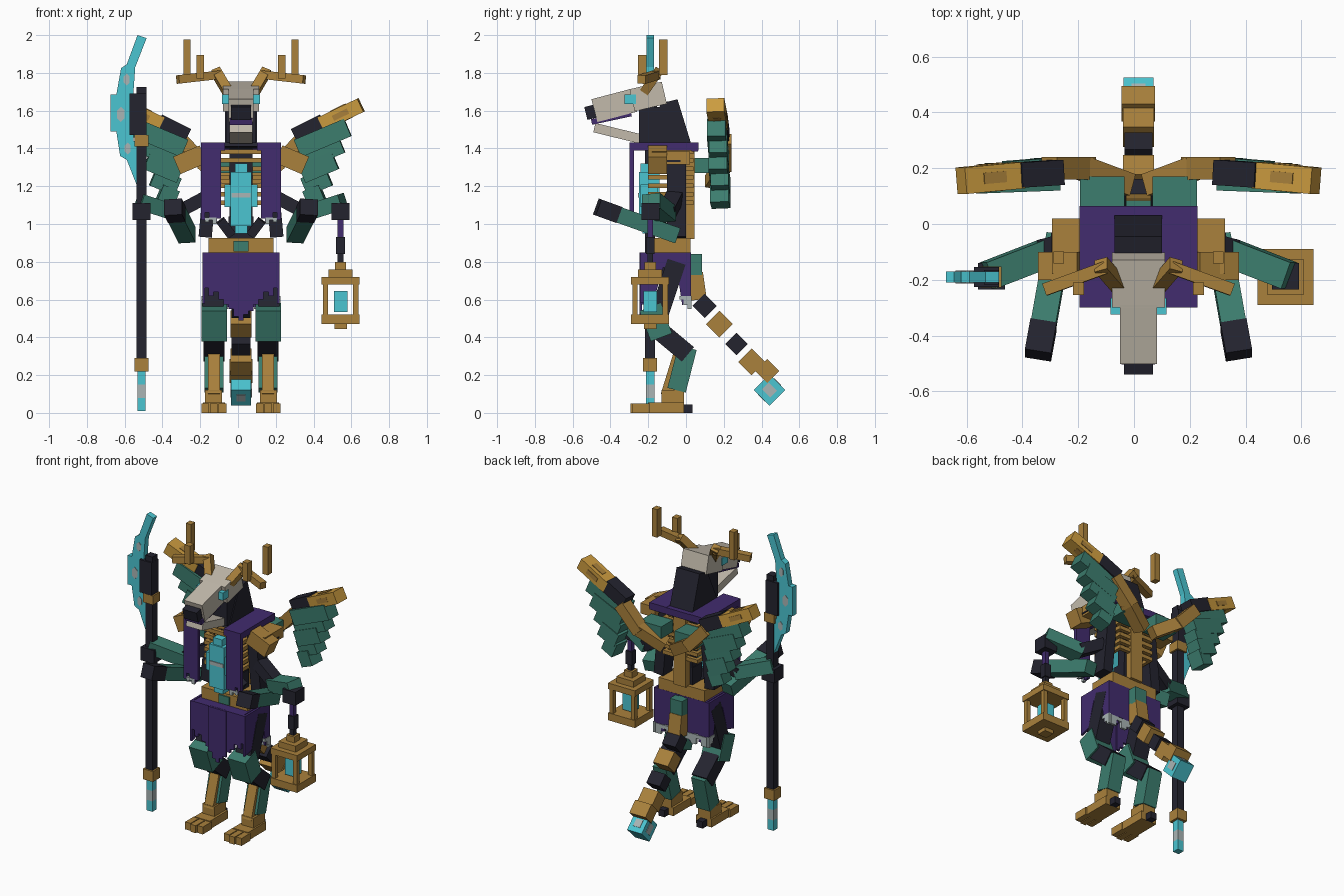
import bpy, bmesh
from mathutils import Vector, Matrix

cube = bpy.data.objects.get("Cube")
if cube:
    bpy.data.objects.remove(cube)

AXIS = 0.016  # x of the body's mirror plane


def material(name, rgb):
    m = bpy.data.materials.new(name)
    m.use_nodes = True
    m.diffuse_color = (*rgb, 1)
    m.node_tree.nodes["Principled BSDF"].inputs["Base Color"].default_value = (*rgb, 1)
    return m


gold = material("old gold", (.40, .22, .045))
bright = material("bright gold", (.60, .33, .05))
teal = material("teal", (.045, .205, .156))
purple = material("purple cloth", (.054, .025, .156))
dark = material("dark hide", (.017, .017, .028))
cyan = material("glowing cyan", (.07, .56, .64))
bone = material("bone", (.54, .49, .41))
grey = material("pale grey", (.40, .46, .46))


def finish(name, mat, bm, pair):
    bmesh.ops.recalc_face_normals(bm, faces=bm.faces)
    for side in (1, -1) if pair else (1,):
        if side < 0:
            bmesh.ops.scale(bm, vec=(-1, 1, 1), verts=bm.verts)
            bmesh.ops.reverse_faces(bm, faces=bm.faces)
        label = ("left_" if side > 0 else "right_") + name if pair else name
        me = bpy.data.meshes.new(label)
        bm.to_mesh(me)
        me.materials.append(mat)
        ob = bpy.data.objects.new(label, me)
        ob.location.x = AXIS
        bpy.context.collection.objects.link(ob)
    bm.free()


def box(name, mat, x, y, z, pair=False):
    """Axis-aligned box from (low, high) spans; a single x is a half width."""
    x = x if isinstance(x, tuple) else (-x, x)
    lo, hi = Vector((x[0], y[0], z[0])), Vector((x[1], y[1], z[1]))
    bm = bmesh.new()
    bmesh.ops.create_cube(bm, size=1, matrix=Matrix.Translation((lo + hi) / 2) @ Matrix.Diagonal((*(hi - lo), 1)))
    finish(name, mat, bm, pair)


def beam(name, mat, a, b, w, h, pair=False, hint=(1, 0, 0)):
    """Box running from a to b, w wide along hint and h thick."""
    a, b = Vector(a), Vector(b)
    d = (b - a).normalized()
    u = Vector(hint)
    u = (u - d * u.dot(d)).normalized()
    rot = Matrix((u, d.cross(u), d)).transposed().to_4x4()
    bm = bmesh.new()
    bmesh.ops.create_cube(bm, size=1, matrix=Matrix.Translation((a + b) / 2) @ rot
                          @ Matrix.Diagonal((w, h, (b - a).length, 1)))
    finish(name, mat, bm, pair)


def prism(name, mat, pts, span, along="y", pair=False):
    """Outline in the other axis and z, extruded over span along x or y."""
    bm = bmesh.new()
    vs = [bm.verts.new((p, span[0], z) if along == "y" else (span[0], p, z)) for p, z in pts]
    f = bm.faces.new(vs)
    new = bmesh.ops.extrude_face_region(bm, geom=[f])["geom"]
    off = (0, span[1] - span[0], 0) if along == "y" else (span[1] - span[0], 0, 0)
    bmesh.ops.translate(bm, vec=off, verts=[v for v in new if isinstance(v, bmesh.types.BMVert)])
    finish(name, mat, bm, pair)


def ragged(name, mat, lo, hi, top, hems, span, along="y", pair=False):
    """Hanging cloth with a stepped hem."""
    pts, step = [(lo, top)], (hi - lo) / len(hems)
    for i, h in enumerate(hems):
        pts += [(lo + i * step, h), (lo + (i + 1) * step, h)]
    prism(name, mat, pts + [(hi, top)], span, along, pair)


# Feet
for i in range(3):
    x = .078 + i * .046
    box(f"toe_{i}", gold, (x, x + .04), (-.295 if i == 1 else -.285, -.19), (0, .05), True)
box("foot", gold, (.085, .2), (-.2, -.01), (0, .055), True)
box("instep", gold, (.1, .19), (-.13, -.01), (.05, .12), True)
box("heel_claw", dark, (.12, .165), (-.015, .035), (0, .045), True)

# Legs
beam("ankle", gold, (.143, -.095, .09), (.143, -.03, .3), .065, .08, True)
beam("lower_leg", teal, (.143, -.05, .12), (.143, .008, .345), .1, .1, True)
beam("shin", dark, (.143, -.17, .46), (.143, .01, .31), .112, .1, True)
beam("knee_guard", teal, (.143, -.19, .56), (.143, -.13, .4), .135, .12, True)
beam("thigh", dark, (.149, -.05, .8), (.149, -.15, .5), .112, .1, True)

# Hips and skirt
box("belt", gold, .172, (-.167, .025), (.85, .925))
box("buckle", teal, .04, (-.175, -.16), (.855, .91))
box("pelvis", dark, .09, (-.16, 0), (.72, .85))
box("skirt_top", purple, .185, (-.23, .02), (.83, .85))
ragged("skirt_middle", purple, -.066, .066, .85, (.55, .51, .49, .52, .54), (-.245, -.232))
ragged("skirt_front", purple, .066, .2, .85, (.575, .6, .64, .62, .66), (-.238, -.222), pair=True)
ragged("skirt_back", purple, .02, .2, .85, (.6, .56, .62, .57, .6), (.012, .026), pair=True)
prism("skirt_side", purple, [(-.24, .85), (.026, .85), (.026, .6), (-.02, .57), (-.05, .77),
                             (-.12, .77), (-.17, .6), (-.24, .58)], (.19, .204), "x", True)
ragged("skirt_fringe", grey, -.035, .03, .62, (.6, .57, .55), (.192, .208), "x", True)
ragged("back_fringe", grey, .03, .19, .615, (.57, .55, .59, .55), (.014, .03), pair=True)

# Tail
box("tail_root", teal, .045, (.02, .085), (.73, .84))
beam("tail_base", gold, (0, .05, .74), (0, .07, .6), .09, .08)
segments = [(.098, .566, .1, .09, dark), (.177, .47, .11, .1, gold), (.267, .365, .1, .085, dark),
            (.347, .27, .11, .1, gold), (.43, .222, .12, .09, gold), (.442, .122, .108, .118, cyan)]
for i, (y, z, w, s, m) in enumerate(segments):
    r = s * .354
    beam(f"tail_{i}", m, (0, y - r, z + r), (0, y + r, z - r), w, s)
beam("tail_tip_spot", grey, (0, .42, .144), (0, .464, .1), .114, .05)
beam("tail_tip_face_spot", grey, (0, .398, .078), (0, .486, .166), .05, .05)

# Torso, ribs and core
box("spine", gold, .045, (0, .045), (.92, 1.4))
box("abdomen", dark, .065, (-.1, 0), (.92, 1.04))
box("chest", dark, .06, (-.06, 0), (1.04, 1.4))
for i in range(7):
    z = 1.1 + i * .045
    span = (z, z + .025)
    box(f"rib_side_{i}", gold, (.108, .13), (-.19, .035), span, True)
    box(f"rib_back_{i}", gold, .13, (.015, .04), span)
    box(f"rib_front_{i}", gold, (.062 if i < 5 else 0, .13), (-.2, -.175), span, True)
beam("waist_strut", dark, (.05, -.11, .94), (.11, -.13, 1.02), .04, .05, True, (0, 1, 0))
box("core_wide", cyan, .087, (-.24, -.15), (1.09, 1.21))
box("core", cyan, .055, (-.25, -.14), (.99, 1.275))
box("core_top", cyan, .033, (-.24, -.15), (1.27, 1.32))
box("core_bottom", cyan, .033, (-.23, -.15), (.95, 1))
box("core_spot", grey, .05, (-.255, -.248), (1.14, 1.165))

# Cloak
box("collar", purple, (.085, .212), (-.3, .065), (1.39, 1.432), True)
box("collar_back", purple, .212, (.03, .064), (1.385, 1.43))
ragged("cloak_front", purple, .105, .212, 1.4, (1.03, 1.01, 1.02, 1.06, 1.02), (-.298, -.275), pair=True)
ragged("cloak_hem", grey, .13, .19, 1.035, (1.0, 1.02, 1.01), (-.3, -.282), pair=True)

# Arms: upper pair hold things, lower pair reach forward
box("pauldron", gold, (.2, .31), (-.18, .02), (1.315, 1.385), True)
box("pauldron_slot", dark, (.309, .314), (-.13, -.03), (1.328, 1.338), True)
beam("shoulder", gold, (.2, -.15, 1.37), (.34, -.15, 1.31), .1, .1, True, (0, 1, 0))
beam("hanging_arm", dark, (.15, -.05, 1.36), (.19, -.05, .93), .1, .07, True, (0, 1, 0))
beam("upper_arm", dark, (.19, -.06, 1.14), (.34, -.1, 1.06), .085, .07, True, (0, 1, 0))
beam("upper_forearm", teal, (.32, -.1, 1.05), (.54, -.185, 1.12), .1, .085, True, (0, 1, 0))
box("upper_hand", dark, (.478, .575), (-.235, -.14), (1.02, 1.11), True)
beam("lower_forearm", teal, (.285, -.05, .94), (.34, -.36, 1.05), .09, .085, True)
beam("lower_hand", dark, (.34, -.36, 1.05), (.36, -.47, 1.09), .095, .09, True)

# Wings
box("wing_mount", teal, (.05, .21), (.045, .17), (1.27, 1.35), True)
beam("wing_root", gold, (.04, .14, 1.22), (.2, .2, 1.32), .08, .075, True, (0, 1, 0))
beam("wing_elbow", gold, (.18, .2, 1.3), (.32, .2, 1.45), .08, .075, True, (0, 1, 0))
beam("wing_joint", dark, (.285, .185, 1.465), (.435, .175, 1.54), .09, .085, True, (0, 1, 0))
beam("wing_tip", bright, (.425, .175, 1.53), (.635, .155, 1.63), .095, .078, True, (0, 1, 0))
beam("wing_tip_spot", gold, (.49, .17, 1.561), (.57, .163, 1.6), .04, .084, True, (0, 1, 0))
beam("wing_tip_side_spot", gold, (.49, .17, 1.561), (.57, .163, 1.6), .101, .03, True, (0, 1, 0))
for i in range(5):
    z, x0, x1 = 1.4 - .068 * i, .3 + .012 * i, .565 - .033 * i
    y = .17 + .006 * (i % 2) + .004 * i
    beam(f"feather_{i}", teal, (x0, y, z), (x1, y - .01, z + (x1 - x0) * .42), .1 - .005 * (i % 2), .1, True, (0, 1, 0))

# Neck and head
prism("neck", dark, [(-.24, 1.41), (-.13, 1.64), (-.045, 1.66), (.035, 1.4)], (-.085, .085), "x")
beam("cranium", bone, (0, -.285, 1.655), (0, -.115, 1.695), .19, .12)
beam("snout", bone, (0, -.485, 1.6), (0, -.275, 1.655), .134, .125)
beam("gums", purple, (0, -.5, 1.54), (0, -.29, 1.585), .12, .03)
beam("nose", dark, (0, -.53, 1.585), (0, -.47, 1.6), .105, .07)
beam("jaw", bone, (0, -.485, 1.51), (0, -.24, 1.45), .12, .05)
box("throat", dark, .078, (-.25, -.13), (1.43, 1.62))
box("eye", cyan, (.05, .1), (-.325, -.265), (1.635, 1.685), True)

# Antlers
beam("antler_stem", gold, (.07, -.22, 1.7), (.135, -.145, 1.81), .05, .05, True)
beam("antler_beam", gold, (.115, -.155, 1.79), (.335, -.235, 1.765), .045, .045, True, (0, 1, 0))
box("inner_tine", gold, (.195, .235), (-.255, -.21), (1.77, 1.895), True)
box("outer_tine", gold, (.267, .305), (-.142, -.098), (1.79, 1.978), True)

# Staff and blade
SX, SY = -.527, -.19


def stack(name, mat, cx, half, lo, hi):
    box(name, mat, (cx - half, cx + half), (SY - half, SY + half), (lo, hi))


stack("staff_pole", dark, SX, .026, .28, 1.725)
stack("staff_lower_collar", gold, SX, .037, .22, .29)
stack("staff_upper_collar", gold, SX, .037, 1.41, 1.47)
box("staff_head", dark, (-.59, -.5), (SY - .036, SY + .036), (1.47, 1.69))
for i, m in enumerate((cyan, grey, cyan)):
    stack(f"staff_spike_{i}", m, SX, .022, .01 + .07 * i, .08 + .07 * i)
prism("blade", cyan, [(-.548, 2), (-.5, 1.984), (-.56, 1.83), (-.57, 1.69), (-.57, 1.44), (-.55, 1.44),
                      (-.55, 1.2), (-.605, 1.34), (-.64, 1.36), (-.66, 1.49), (-.69, 1.49), (-.69, 1.685),
                      (-.66, 1.685), (-.635, 1.825), (-.605, 1.845)], (-.21, -.17))
for i, (x, z, r) in enumerate(((-.606, 1.765, .016), (-.636, 1.58, .02), (-.6, 1.4, .016))):
    prism(f"blade_spot_{i}", grey, [(x, z - 2 * r), (x + r, z - r), (x + r, z + r), (x, z + 2 * r),
                                    (x - r, z + r), (x - r, z - r)], (-.213, -.167))

# Lantern
LX = .527
for name, m, half, lo, hi in (
        ("foot", gold, .033, .445, .47), ("base", gold, .1, .47, .52), ("core", cyan, .036, .535, .645),
        ("roof", gold, .1, .68, .72), ("cap", gold, .064, .72, .76), ("top", gold, .03, .76, .8),
        ("lower_link", dark, .015, .8, .85), ("chain_link", dark, .023, .84, .93),
        ("upper_link", purple, .015, .93, 1.03)):
    stack("lantern_" + name, m, LX, half, lo, hi)
for sx in (-1, 1):
    for sy in (-1, 1):
        x, y = LX + sx * .08, SY + sy * .08
        box("lantern_post", gold, (x - .014, x + .014), (y - .014, y + .014), (.52, .68))
